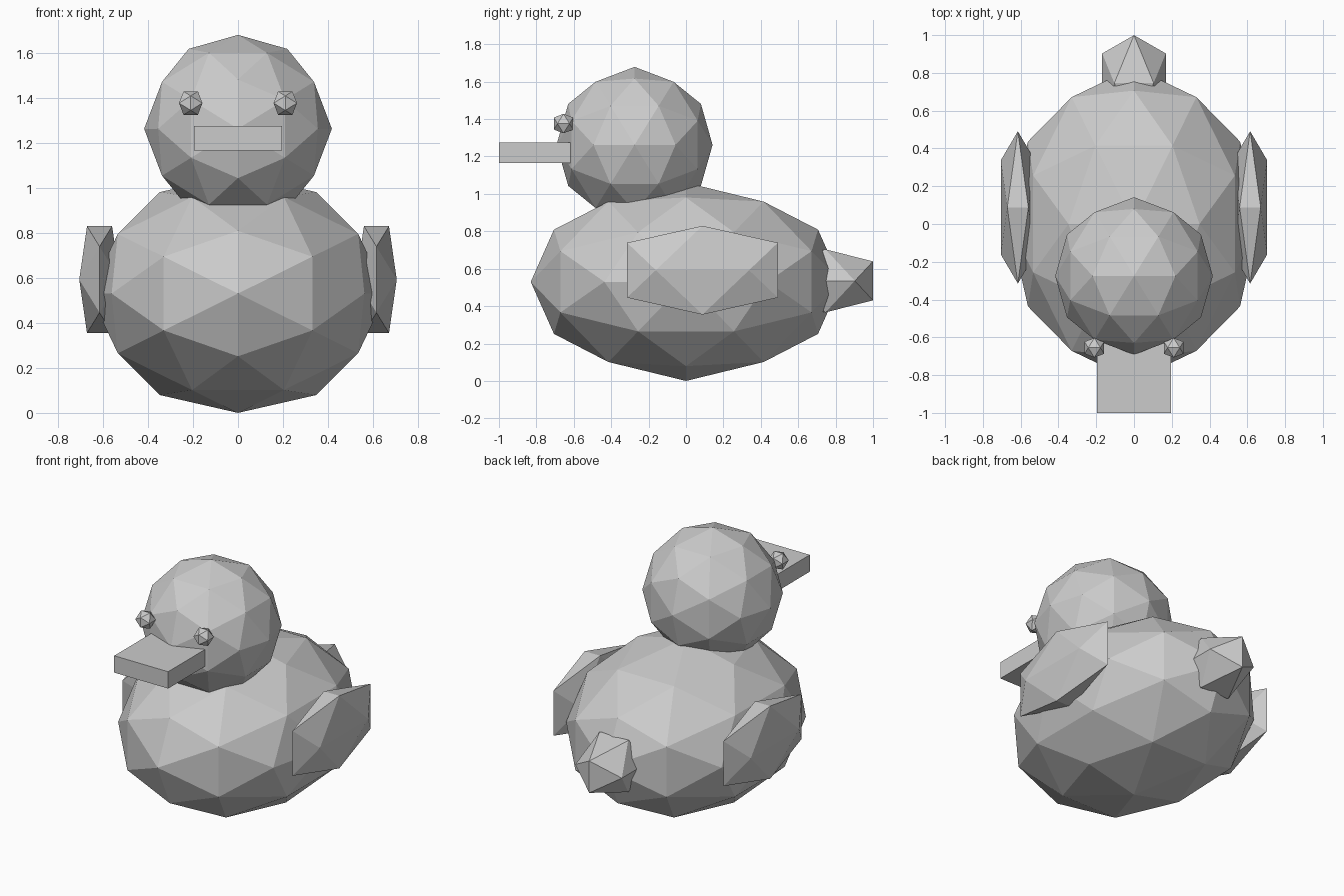
import bpy
import bmesh
import math
from mathutils import Matrix

cube = bpy.data.objects.get("Cube")
if cube:
    bpy.data.objects.remove(cube, do_unlink=True)

# One plain material for the whole bird
COLOUR = (0.6, 0.6, 0.6, 1.0)
grey = bpy.data.materials.new("light_grey")
grey.use_nodes = True
grey.diffuse_color = COLOUR
grey.node_tree.nodes["Principled BSDF"].inputs["Base Color"].default_value = COLOUR

# Tilt that lays the ball's two-fold axes along x, y and z
TILT = Matrix.Rotation(-math.atan(2 / (1 + math.sqrt(5))), 4, 'Y')


def finish(name, bm):
    mesh = bpy.data.meshes.new(name)
    bm.to_mesh(mesh)
    bm.free()
    mesh.materials.append(grey)
    obj = bpy.data.objects.new(name, mesh)
    bpy.context.collection.objects.link(obj)
    return obj


def placed(centre, size):
    return Matrix.Translation(centre) @ Matrix.Diagonal((*size, 1))


def ball(name, centre, radii, detail):
    bm = bmesh.new()
    bmesh.ops.create_icosphere(bm, subdivisions=detail, radius=1,
                               matrix=placed(centre, radii) @ TILT)
    return finish(name, bm)


def box(name, centre, size):
    bm = bmesh.new()
    bmesh.ops.create_cube(bm, size=1, matrix=placed(centre, size))
    return finish(name, bm)


# Body, head and tail
ball("body", (0, 0, 0.53), (0.66, 0.83, 0.53), 2)
ball("head", (0, -0.275, 1.262), (0.417, 0.417, 0.417), 2)
ball("tail", (0, 0.746, 0.535), (0.198, 0.298, 0.198), 1)

# Flat bill
box("bill", (0, -0.8, 1.22), (0.39, 0.4, 0.11))

# Paired eyes and wings
for side, s in (("left", 1), ("right", -1)):
    ball(side + "_eye", (0.21 * s, -0.655, 1.376), (0.061, 0.061, 0.061), 1)
    ball(side + "_wing", (0.615 * s, 0.088, 0.592), (0.106, 0.474, 0.279), 1)
